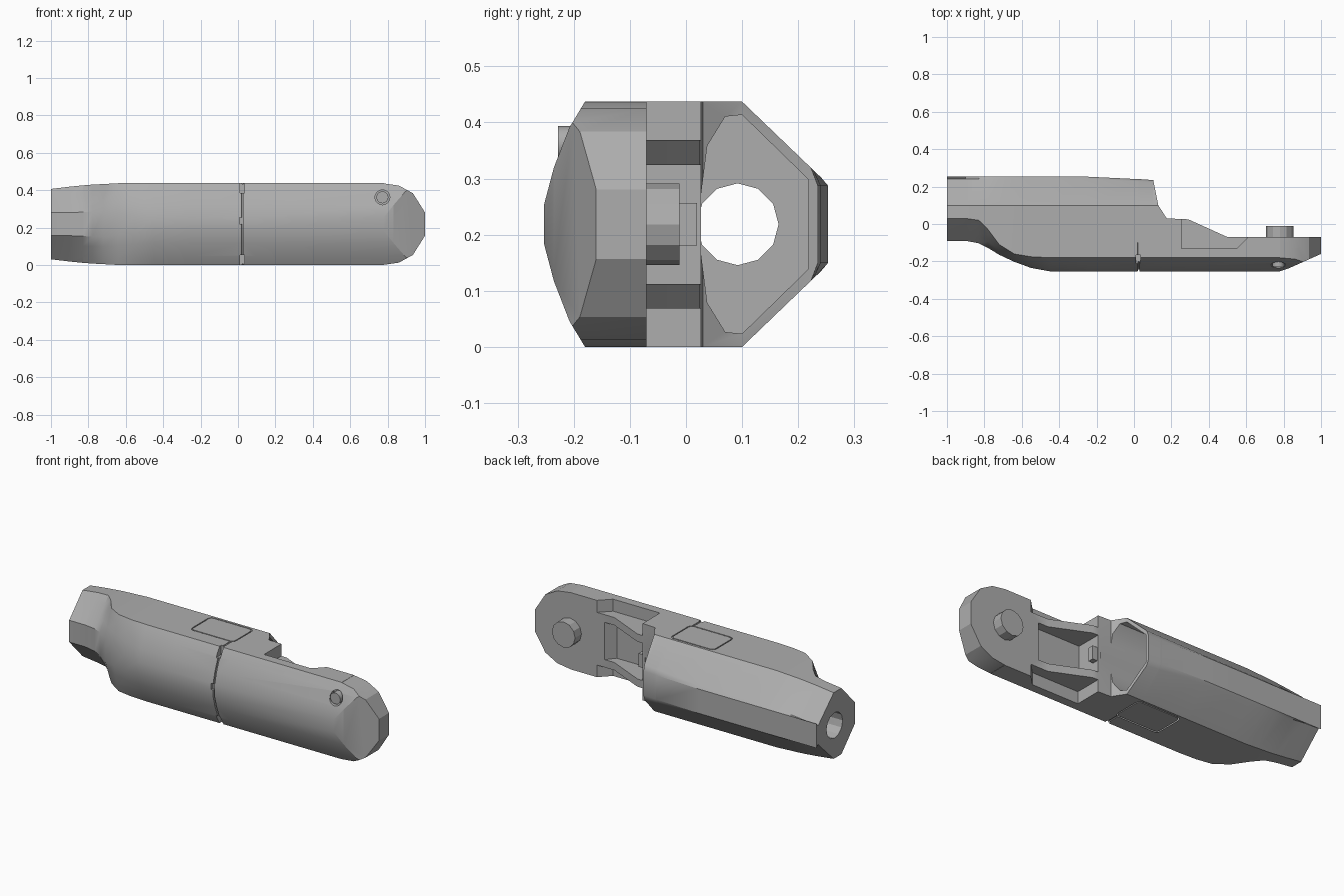
import bpy, bmesh, math
from mathutils import Vector

cube = bpy.data.objects.get("Cube")
if cube:
    bpy.data.objects.remove(cube, do_unlink=True)

MID = 0.2185   # height of the long axis
TOP = 0.2185   # half height of the body

grey = bpy.data.materials.new("plain_grey")
grey.use_nodes = True
grey.diffuse_color = (0.42, 0.42, 0.42, 1)
grey.node_tree.nodes["Principled BSDF"].inputs["Base Color"].default_value = grey.diffuse_color


def make(name, rings):
    """Skin a list of equal-length point rings into a closed solid."""
    bm = bmesh.new()
    loops = [[bm.verts.new(p) for p in ring] for ring in rings]
    for a, b in zip(loops, loops[1:]):
        for i in range(len(a)):
            j = (i + 1) % len(a)
            bm.faces.new((a[i], a[j], b[j], b[i]))
    bm.faces.new(loops[0])
    bm.faces.new(loops[-1])
    bmesh.ops.recalc_face_normals(bm, faces=bm.faces)
    mesh = bpy.data.meshes.new(name)
    bm.to_mesh(mesh)
    bm.free()
    mesh.materials.append(grey)
    obj = bpy.data.objects.new(name, mesh)
    bpy.context.collection.objects.link(obj)
    return obj


def prism(name, pts, axis, lo, hi):
    """Extrude a flat outline along one axis; heights are measured from MID."""
    place = {"x": lambda p, t: (t, p[0], p[1] + MID),
             "y": lambda p, t: (p[0], t, p[1] + MID),
             "z": lambda p, t: (p[0], p[1], t + MID)}[axis]
    return make(name, [[place(p, t) for p in pts] for t in (lo, hi)])


def box(name, x, y, z):
    return prism(name, [(x[0], y[0]), (x[1], y[0]), (x[1], y[1]), (x[0], y[1])], "z", *z)


def circle(cx, cy, r, n):
    return [(cx + r * math.cos(math.tau * i / n), cy + r * math.sin(math.tau * i / n))
            for i in range(n)]


def mirrored(half):
    """Complete an outline that is symmetric about the long axis."""
    return half + [(a, -b) for a, b in reversed(half) if abs(b) > 1e-6]


def rounded(x0, x1, y0, y1, r):
    pts = []
    corners = [(x1 - r, y1 - r), (x0 + r, y1 - r), (x0 + r, y0 + r), (x1 - r, y0 + r)]
    for k, (cx, cy) in enumerate(corners):
        for s in range(4):
            a = math.pi / 2 * (k + s / 3)
            pts.append((cx + r * math.cos(a), cy + r * math.sin(a)))
    return pts


def carve(target, cutter, operation="DIFFERENCE"):
    mod = target.modifiers.new("cut", "BOOLEAN")
    mod.operation, mod.solver, mod.object = operation, "EXACT", cutter
    bpy.context.view_layer.objects.active = target
    bpy.ops.object.modifier_apply(modifier=mod.name)
    bpy.data.objects.remove(cutter, do_unlink=True)


def section(x, yf, hf, yc, top, bulge, back, groove=0):
    """Cross-section: bulged front, flat top, chamfered back."""
    half = [(yf + groove, hf)]
    for h, y in ((0.36, 0.24), (0.75, 0.62)):
        t = h + (y - h) * bulge
        half.append((yf + groove + (yc - yf) * t, hf + (top - hf) * h))
    half += [(yc + groove, top - groove * 0.5), (0.10, top),
             (back - 0.012, top - 0.96 * (back - 0.112)), (back, 0.069)]
    return [(x, y, h + MID) for y, h in mirrored(half)]


# Main body: lofted along its length, then trimmed
front = (-0.253, 0.035, -0.18, TOP, 1)
body = make("main_body", [
    section(-1.00, -0.09, 0.062, 0.03, 0.188, 0, 0.253),
    section(-0.90, -0.09, 0.062, 0.03, 0.200, 0, 0.253),
    section(-0.83, -0.103, 0.064, 0.02, 0.207, 0, 0.253),
    section(-0.78, -0.128, 0.067, -0.03, 0.211, 0.1, 0.253),
    section(-0.72, -0.165, 0.068, -0.11, 0.214, 0.3, 0.253),
    section(-0.64, -0.202, 0.058, -0.16, TOP, 0.7, 0.253),
    section(-0.55, -0.235, 0.045, -0.175, TOP, 0.9, 0.253),
    section(-0.45, *front, 0.253),
    section(-0.25, *front, 0.253),
    section(0.020, *front, 0.240),
    section(0.021, *front, 0.240, 0.010),
    section(0.029, *front, 0.240, 0.010),
    section(0.030, *front, 0.240),
    section(0.10, *front, 0.235),
    section(1.10, *front, 0.235)])

# Side silhouette: stepped back, sloping rails and tapered nose
outline = [(-1.1, 0.3), (0.09, 0.3), (0.103, 0.235), (0.13, 0.10), (0.175, 0.03),
           (0.29, 0.025), (0.50, -0.07), (1.0, -0.07), (1.0, -0.16), (0.83, -0.236),
           (0.77, -0.256), (0.70, -0.3), (-1.1, -0.3)]
carve(body, prism("silhouette", outline, "z", -0.4, 0.4), "INTERSECT")

# Rounded end
end = [(-1.1, 0.3), (0.72, 0.3), (0.78, 0.2175), (0.86, 0.206), (0.935, 0.165), (1.0, 0.062)]
carve(body, prism("end_shape", mirrored(end), "y", -0.4, 0.4), "INTERSECT")

# Hollow inside the rear housing and the round opening in its far wall
hollow = [(0.02, 0), (0.038, 0.14), (0.070, 0.192), (0.10, 0.195), (0.218, 0.08)]
carve(body, prism("hollow", mirrored(hollow), "x", -0.82, 0.24))
carve(body, prism("bore", circle(0.092, 0, 0.073, 12), "x", -1.1, -0.7))

# Pockets outside the two rails, and the tray between them
pocket = [(0.255, 0.1), (0.255, -0.13), (0.55, -0.13), (0.62, -0.06), (0.62, 0.1)]
carve(body, prism("upper_pocket", pocket, "z", 0.15, 0.3))
carve(body, prism("lower_pocket", pocket, "z", -0.3, -0.15))
tray = [(0.255, 0.1), (0.255, -0.12), (0.52, -0.12), (0.57, -0.06), (0.57, 0.1)]
carve(body, prism("tray", tray, "z", -0.106, 0.106))

# Seam notches on the front shell
carve(body, box("middle_notch", (0.008, 0.03), (-0.3, -0.238), (0, 0.035)))
for side in (-1, 1):
    z = sorted((side * 0.165, side * 0.3))
    carve(body, box("edge_notch", (0.01, 0.035), (-0.3, -0.165), z))

# Outlined cover panels above and below
for name, side in (("upper_panel", 1), ("lower_panel", -1)):
    lo, hi = sorted((side * (TOP - 0.006), side * 0.3))
    carve(body, prism("panel_cut", rounded(-0.235, 0.042, -0.1, 0.087, 0.025), "z", lo, hi))
    lo, hi = sorted((side * (TOP - 0.0065), side * TOP))
    prism(name, rounded(-0.229, 0.036, -0.094, 0.081, 0.02), "z", lo, hi)

# Screw in its counterbore
carve(body, prism("screw_hole", circle(0.772, 0.143, 0.04, 16), "y", -0.4, -0.19))
prism("screw", circle(0.772, 0.143, 0.032, 16), "y", -0.228, -0.18)

# Pivot pin and latch tab
prism("pivot_pin", circle(0.78, 0, 0.073, 12), "y", -0.08, -0.012)
box("latch_tab", (0.24, 0.285), (-0.012, 0.02), (-0.038, 0.038))

# Soft shading with sharp creases
for obj in bpy.context.collection.objects:
    if obj.type == "MESH" and obj.data.materials and obj.data.materials[0] == grey:
        bpy.ops.object.select_all(action="DESELECT")
        obj.select_set(True)
        bpy.context.view_layer.objects.active = obj
        bpy.ops.object.shade_smooth_by_angle(angle=math.radians(25))
